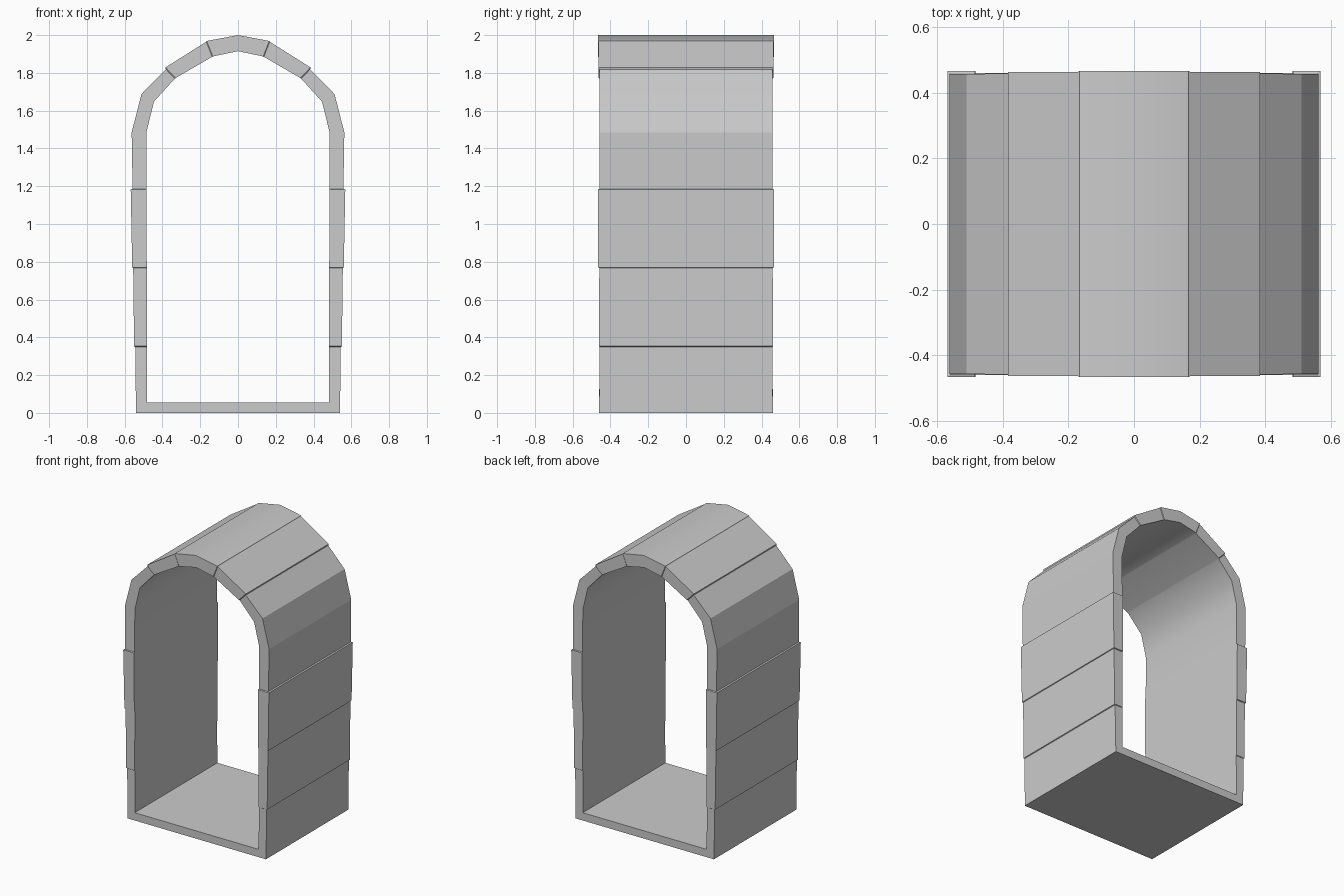
import bpy, bmesh

# Half of the arch, from the floor corner up to the crown:
# (outer x, outer z, inner x, inner z, half depth); close pairs make the stone steps
half = [
    (0.540, 0.000, 0.483, 0.055, 0.460),
    (0.544, 0.350, 0.483, 0.350, 0.457),
    (0.550, 0.353, 0.483, 0.353, 0.461),
    (0.555, 0.768, 0.483, 0.768, 0.459),
    (0.560, 0.771, 0.483, 0.771, 0.465),
    (0.568, 1.183, 0.484, 1.183, 0.467),
    (0.558, 1.186, 0.484, 1.186, 0.459),
    (0.563, 1.485, 0.485, 1.485, 0.457),
    (0.511, 1.688, 0.445, 1.648, 0.457),
    (0.382, 1.819, 0.334, 1.770, 0.459),
    (0.384, 1.829, 0.330, 1.773, 0.463),
    (0.168, 1.965, 0.137, 1.885, 0.464),
    (0.166, 1.969, 0.133, 1.887, 0.467),
    (0.000, 2.000, 0.000, 1.915, 0.467),
]
sections = half + [(-a, b, -c, d, e) for a, b, c, d, e in reversed(half[:-1])]

# Loft a closed ring of four-cornered sections; the last link is the floor
bm = bmesh.new()
rings = [[bm.verts.new(p) for p in ((ox, -d, oz), (ox, d, oz), (ix, d, iz), (ix, -d, iz))]
         for ox, oz, ix, iz, d in sections]
n = len(rings)
for i in range(n):
    a, b = rings[i], rings[(i + 1) % n]
    for k in range(4):
        m = (k + 1) % 4
        face = bm.faces.new((a[k], a[m], b[m], b[k]))
        is_floor = i == n - 1
        is_crown = k == 0 and i in (len(half) - 2, len(half) - 1)
        # Vault lining and crown stone are smooth, the other stones are flat
        face.smooth = (k == 2 and not is_floor) or is_crown
bmesh.ops.recalc_face_normals(bm, faces=bm.faces)

mesh = bpy.data.meshes.new("stone_arch")
bm.to_mesh(mesh)
bm.free()
arch = bpy.data.objects.new("stone_arch", mesh)
bpy.context.collection.objects.link(arch)
